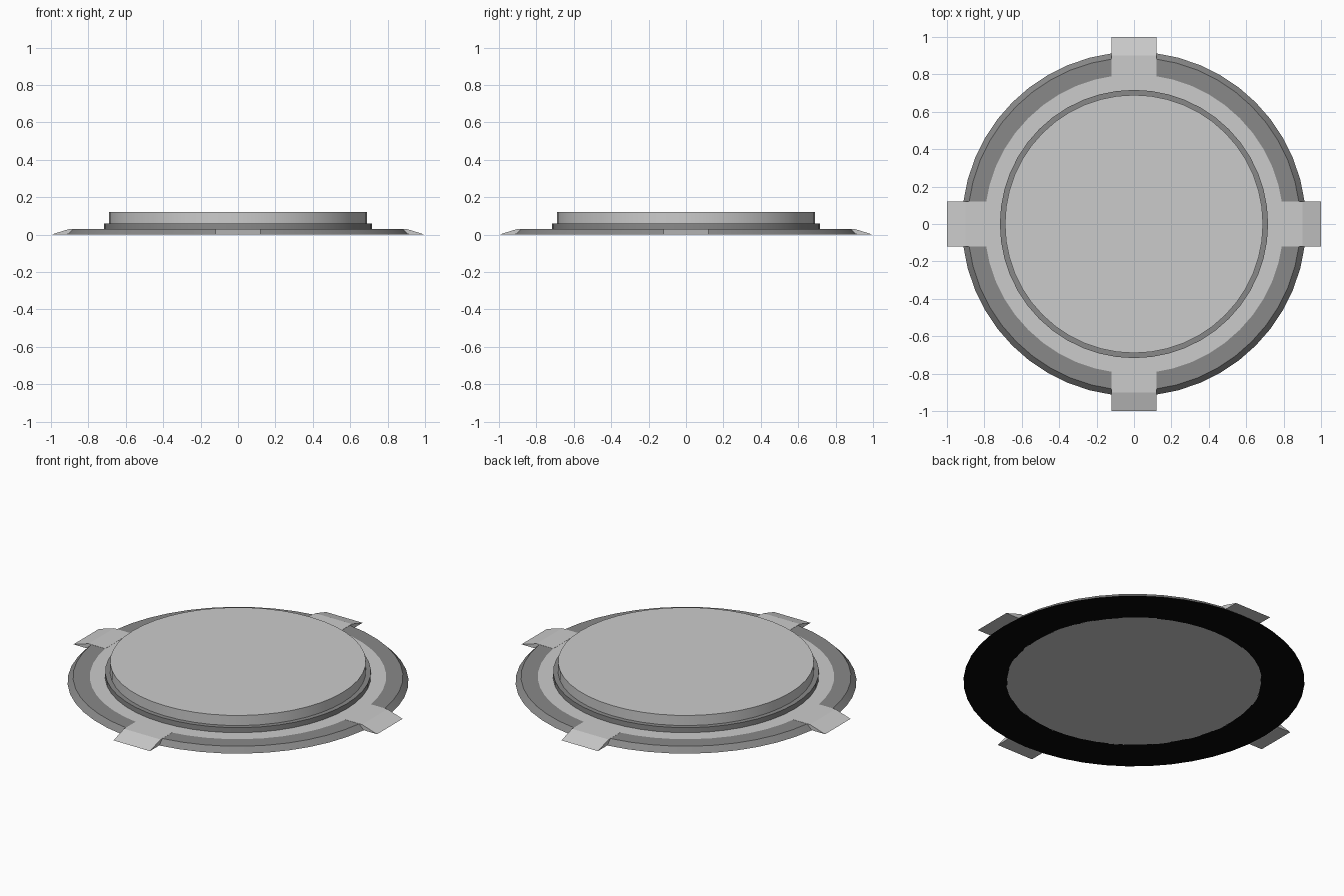
import bpy, bmesh
from math import cos, sin, pi, radians

if "Cube" in bpy.data.objects:
    bpy.data.objects.remove(bpy.data.objects["Cube"])

SEGMENTS = 48


def material(name, v):
    m = bpy.data.materials.new(name)
    m.diffuse_color = (v, v, v, 1)
    m.use_nodes = True
    m.node_tree.nodes["Principled BSDF"].inputs["Base Color"].default_value = m.diffuse_color
    return m


black = material("black", 0.002)
dark = material("dark_grey", 0.25)
mid = material("mid_grey", 0.56)


def finish(bm, name, mats, smooth=True):
    bmesh.ops.recalc_face_normals(bm, faces=bm.faces)
    me = bpy.data.meshes.new(name)
    bm.to_mesh(me)
    bm.free()
    for m in mats:
        me.materials.append(m)
    ob = bpy.data.objects.new(name, me)
    bpy.context.collection.objects.link(ob)
    if smooth:
        bpy.ops.object.select_all(action='DESELECT')
        ob.select_set(True)
        bpy.context.view_layer.objects.active = ob
        bpy.ops.object.shade_smooth_by_angle(angle=radians(25))
    return ob


def ring(name, profile, mats=(), bands=None):
    """Revolve a closed (radius, z) outline; bands gives a material per edge."""
    bm = bmesh.new()
    rows = [[bm.verts.new((r * cos(2 * pi * i / SEGMENTS), r * sin(2 * pi * i / SEGMENTS), z))
             for r, z in profile] for i in range(SEGMENTS)]
    n = len(profile)
    for i in range(SEGMENTS):
        a, b = rows[i], rows[(i + 1) % SEGMENTS]
        for j in range(n):
            k = (j + 1) % n
            f = bm.faces.new((a[j], b[j], b[k], a[k]))
            f.material_index = bands[j] if bands else 0
    return finish(bm, name, mats)


# Flange: black underside, dark rim, lighter inner band on top
ring("base_flange",
     [(0.685, 0), (0.92, 0), (0.89, 0.03), (0.80, 0.03), (0.685, 0.03)],
     (black, dark, mid), [0, 1, 1, 2, 2])

# Dark collar below the raised disc
ring("collar", [(0.685, 0.03), (0.717, 0.03), (0.717, 0.06), (0.685, 0.06)], (dark,))

# Raised centre disc, running through to the underside
bm = bmesh.new()
bmesh.ops.create_cone(bm, cap_ends=True, segments=SEGMENTS,
                      radius1=0.69, radius2=0.69, depth=0.12)
bmesh.ops.translate(bm, verts=bm.verts, vec=(0, 0, 0.06))
finish(bm, "centre_disc", ())

# Four sloping tabs at the quarter points
tab = [(0.79, 0.031), (0.90, 0.031), (1.0, 0), (0.92, 0), (0.89, 0.01), (0.79, 0.01)]
for q in range(4):
    bm = bmesh.new()
    sides = [[bm.verts.new((x, y, z)) for x, z in tab] for y in (-0.12, 0.12)]
    for s in sides:
        bm.faces.new(s)
    for j in range(len(tab)):
        k = (j + 1) % len(tab)
        bm.faces.new((sides[0][j], sides[0][k], sides[1][k], sides[1][j]))
    ob = finish(bm, f"tab_{q + 1}", (mid,), smooth=False)
    ob.rotation_euler.z = q * pi / 2
